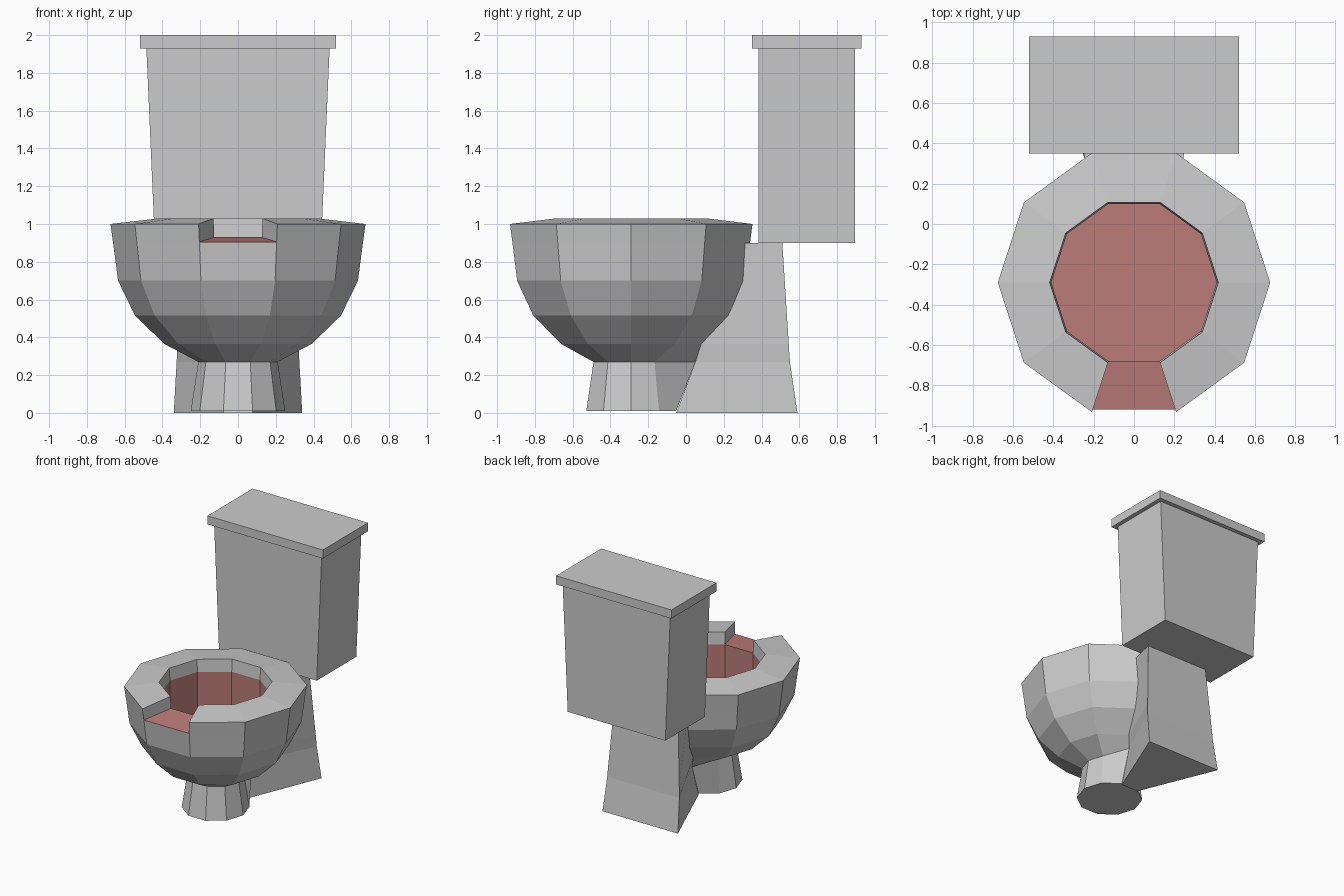
import bpy, bmesh, math

if "Cube" in bpy.data.objects:
    bpy.data.objects.remove(bpy.data.objects["Cube"])

SIDES, CY = 10, -0.29      # decagonal bowl and its centre in y
NOTCH = 7                  # front wedge left open in the seat

red = bpy.data.materials.new("inner_red")
red.diffuse_color = (0.50, 0.20, 0.19, 1)
red.use_nodes = True
red.node_tree.nodes["Principled BSDF"].inputs["Base Color"].default_value = red.diffuse_color


def finish(bm, name, mats=()):
    bmesh.ops.recalc_face_normals(bm, faces=bm.faces)
    me = bpy.data.meshes.new(name)
    bm.to_mesh(me)
    bm.free()
    for m in mats:
        me.materials.append(m)
    ob = bpy.data.objects.new(name, me)
    bpy.context.collection.objects.link(ob)
    return ob


def loft(name, rings):
    """Closed solid through rings of equal point count."""
    bm = bmesh.new()
    loops = [[bm.verts.new(p) for p in r] for r in rings]
    n = len(loops[0])
    for a, b in zip(loops, loops[1:]):
        for i in range(n):
            j = (i + 1) % n
            bm.faces.new((a[i], a[j], b[j], b[i]))
    bm.faces.new(loops[0])
    bm.faces.new(loops[-1])
    return finish(bm, name)


def trapezoid(z, xf, yf, xb, yb):
    return [(-xf, yf, z), (xf, yf, z), (xb, yb, z), (-xb, yb, z)]


# Bowl, front foot and seat rim: (radius, z) from the foot, up and over the rim, down inside
profile = [(0.25, 0.01), (0.21, 0.27), (0.39, 0.365), (0.545, 0.515), (0.635, 0.70),
           (0.662, 0.905), (0.675, 1.0), (0.418, 1.03), (0.41, 0.93), (0.41, 0.48)]
bm = bmesh.new()
rings = []
for r, z in profile:
    ring = []
    for i in range(SIDES):
        a = math.tau * i / SIDES
        ring.append(bm.verts.new((r * math.cos(a), CY + r * math.sin(a), z)))
    rings.append(ring)
# back of the neck is drawn out into the rear base
rings[1][2].co = (0.09, 0.05, 0.27)
rings[1][3].co = (-0.09, 0.05, 0.27)

for k in range(len(rings) - 1):
    for i in range(SIDES):
        if i == NOTCH and k in (5, 6, 7):
            continue
        j = (i + 1) % SIDES
        f = bm.faces.new((rings[k][i], rings[k][j], rings[k + 1][j], rings[k + 1][i]))
        f.material_index = 1 if k == 8 else 0
# notch floor and its two side walls
f = bm.faces.new((rings[5][NOTCH], rings[5][NOTCH + 1], rings[8][NOTCH + 1], rings[8][NOTCH]))
f.material_index = 1
for i in (NOTCH, NOTCH + 1):
    bm.faces.new([rings[k][i] for k in (5, 6, 7, 8)])
# foot underside and bowl floor
bm.faces.new(rings[0])
bm.faces.new(rings[-1]).material_index = 1
grey = bpy.data.materials.new("body_grey")
grey.diffuse_color = (0.8, 0.8, 0.8, 1)
grey.use_nodes = True
grey.node_tree.nodes["Principled BSDF"].inputs["Base Color"].default_value = grey.diffuse_color
finish(bm, "bowl_and_seat", (grey, red))

# Rear base under the tank
loft("rear_base", [
    trapezoid(0.0, 0.077, -0.052, 0.34, 0.59),
    trapezoid(0.27, 0.09, 0.05, 0.325, 0.55),
    trapezoid(0.365, 0.12, 0.08, 0.32, 0.544),
    trapezoid(0.90, 0.24, 0.31, 0.285, 0.51),
])

# Tank, slightly wider at the top
loft("tank", [trapezoid(0.90, 0.44, 0.385, 0.44, 0.895),
              trapezoid(1.93, 0.485, 0.385, 0.485, 0.895)])

# Tank lid
loft("tank_lid", [trapezoid(1.93, 0.52, 0.35, 0.52, 0.93),
                  trapezoid(2.0, 0.52, 0.35, 0.52, 0.93)])
